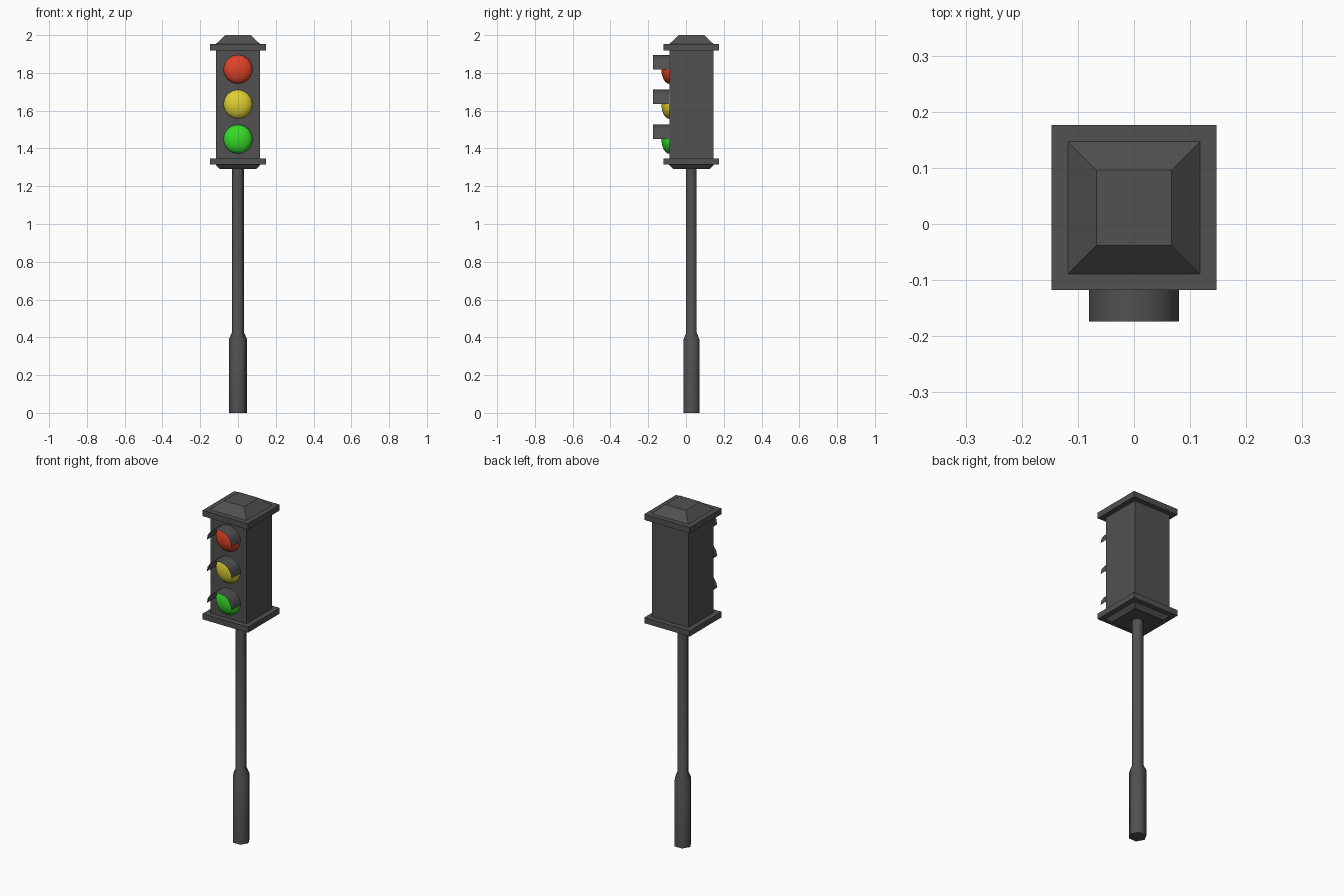
import bpy, bmesh, math
from mathutils import Matrix

if "Cube" in bpy.data.objects:
    bpy.data.objects.remove(bpy.data.objects["Cube"])

CY = 0.029          # depth centre of pole and housing
FRONT = CY - 0.118  # front face of the housing


def material(name, rgb):
    m = bpy.data.materials.new(name)
    m.diffuse_color = (*rgb, 1)
    m.use_nodes = True
    m.node_tree.nodes["Principled BSDF"].inputs["Base Color"].default_value = m.diffuse_color
    return m


GREY = material("dark_grey", (0.082, 0.082, 0.082))
RED = material("signal_red", (0.75, 0.055, 0.02))
YELLOW = material("signal_yellow", (0.72, 0.62, 0.03))
GREEN = material("signal_green", (0.035, 0.71, 0.02))


def finish(name, bm, mat, smooth=False):
    mesh = bpy.data.meshes.new(name)
    for f in bm.faces:
        f.smooth = smooth
    bm.to_mesh(mesh)
    bm.free()
    mesh.materials.append(mat)
    ob = bpy.data.objects.new(name, mesh)
    bpy.context.collection.objects.link(ob)
    return ob


def stack(name, profile, sides, turn, mat, smooth=False):
    """Closed solid made of rings (radius to corner, height) with n sides."""
    bm = bmesh.new()
    rings = []
    for r, z in profile:
        angles = [turn + 2 * math.pi * i / sides for i in range(sides)]
        rings.append([bm.verts.new((r * math.cos(a), CY + r * math.sin(a), z)) for a in angles])
    for a, b in zip(rings, rings[1:]):
        for i in range(sides):
            j = (i + 1) % sides
            bm.faces.new((a[i], a[j], b[j], b[i]))
    caps = [bm.faces.new(rings[0][::-1]), bm.faces.new(rings[-1])]
    ob = finish(name, bm, mat, smooth)
    if smooth:
        for p in ob.data.polygons:
            if len(p.vertices) > 4:
                p.use_smooth = False
    return ob


def square_stack(name, profile):
    return stack(name, [(h * math.sqrt(2), z) for h, z in profile], 4, math.pi / 4, GREY)


# Hexagonal pole with thicker foot
stack("pole", [(0.048, 0), (0.048, 0.39), (0.032, 0.425), (0.032, 1.30)], 6, 0, GREY, True)

# Housing: lower taper, flanges, body and hipped roof
square_stack("lower_taper", [(0.096, 1.29), (0.118, 1.314)])
square_stack("lower_flange", [(0.147, 1.314), (0.147, 1.347)])
square_stack("housing", [(0.117, 1.347), (0.117, 1.918)])
square_stack("upper_flange", [(0.147, 1.918), (0.147, 1.952)])
square_stack("roof", [(0.118, 1.952), (0.067, 2.0)])

# Lamps: shallow dome lens under a thin half-round visor
SEG = 16
for label, z, mat in (("red", 1.819, RED), ("yellow", 1.634, YELLOW), ("green", 1.449, GREEN)):
    bm = bmesh.new()
    bmesh.ops.create_uvsphere(bm, u_segments=SEG, v_segments=12, radius=1)
    bmesh.ops.rotate(bm, verts=bm.verts, matrix=Matrix.Rotation(math.pi / 2, 3, "X"))
    bmesh.ops.bisect_plane(bm, geom=bm.verts[:] + bm.edges[:] + bm.faces[:],
                           plane_co=(0, 0.02, 0), plane_no=(0, 1, 0), clear_outer=True)
    bmesh.ops.scale(bm, verts=bm.verts, vec=(0.077, 0.041, 0.077))
    bmesh.ops.translate(bm, verts=bm.verts, vec=(0, FRONT, z))
    finish(label + "_lens", bm, mat, True)

    bm = bmesh.new()
    rows = []
    for i in range(SEG // 2 + 1):
        a = 2 * math.pi * i / SEG
        x, h = 0.080 * math.cos(a), 0.077 * math.sin(a)
        rows.append([bm.verts.new((x, y, z + h)) for y in (FRONT, -0.174)])
    for a, b in zip(rows, rows[1:]):
        bm.faces.new((a[0], a[1], b[1], b[0]))
    bmesh.ops.recalc_face_normals(bm, faces=bm.faces)
    if sum(f.normal.z for f in bm.faces) < 0:
        bmesh.ops.reverse_faces(bm, faces=bm.faces)
    finish(label + "_visor", bm, GREY, True)
